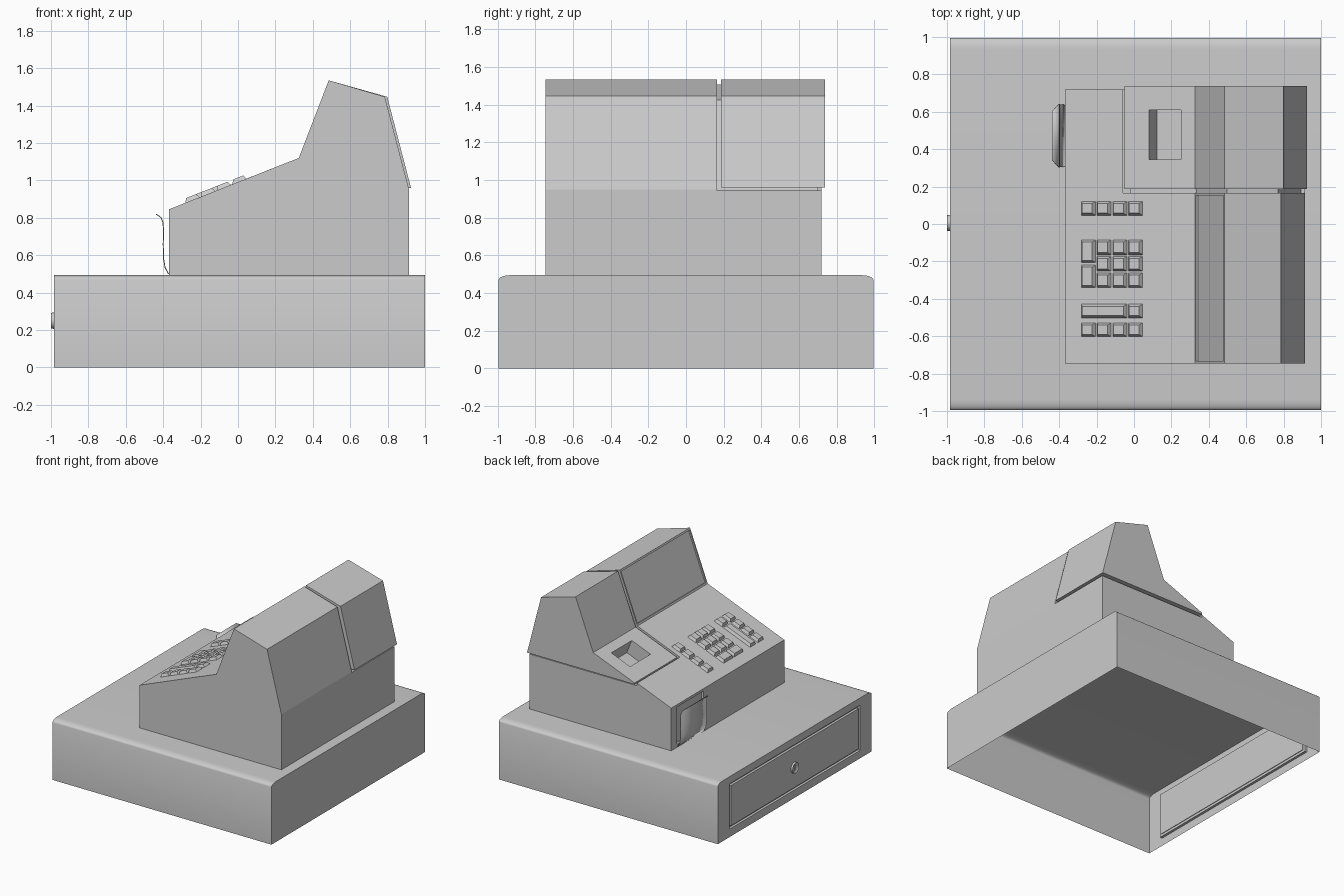
import bpy, bmesh, math
from mathutils import Matrix, Vector

if "Cube" in bpy.data.objects:
    bpy.data.objects.remove(bpy.data.objects["Cube"])


def finish(name, bm, smooth=False):
    bmesh.ops.recalc_face_normals(bm, faces=bm.faces)
    me = bpy.data.meshes.new(name)
    bm.to_mesh(me)
    bm.free()
    ob = bpy.data.objects.new(name, me)
    bpy.context.collection.objects.link(ob)
    if smooth:
        activate(ob)
        bpy.ops.object.shade_smooth_by_angle(angle=math.radians(35))
    return ob


def activate(ob):
    bpy.ops.object.select_all(action='DESELECT')
    ob.select_set(True)
    bpy.context.view_layer.objects.active = ob


def prism(name, pts, lo, hi, axis='y'):
    """Extrude an (x,z) profile along y, or a (y,z) profile along x."""
    bm = bmesh.new()
    at = (lambda p, t: (p[0], t, p[1])) if axis == 'y' else (lambda p, t: (t, p[0], p[1]))
    face = bm.faces.new([bm.verts.new(at(p, lo)) for p in pts])
    ext = bmesh.ops.extrude_face_region(bm, geom=[face])['geom']
    shift = Vector(at((0, 0), hi - lo))
    bmesh.ops.translate(bm, vec=shift, verts=[v for v in ext if isinstance(v, bmesh.types.BMVert)])
    return finish(name, bm)


def box(name, x, y, z):
    return prism(name, [(x[0], z[0]), (x[1], z[0]), (x[1], z[1]), (x[0], z[1])], *y)


def cut(ob, cutters):
    activate(ob)
    for c in cutters:
        m = ob.modifiers.new("cut", 'BOOLEAN')
        m.operation, m.solver, m.object = 'DIFFERENCE', 'EXACT', c
        bpy.ops.object.modifier_apply(modifier=m.name)


# Drawer base: open-bottomed shell with rounded long top edges
R, H = 0.06, 0.025
arc = [(0.995 - R + R * math.cos(a), 0.495 - H + H * math.sin(a))
       for a in [math.radians(18 * i) for i in range(6)]]
profile = [(0.995, 0)] + arc + [(-y, z) for y, z in reversed(arc)] + [(-0.995, 0)]
base = prism("drawer_base", profile, -0.985, 1.0, axis='x')
drawer_cut = box("drawer_cutter", (-1.1, -0.965), (-0.845, 0.845), (0.065, 0.435))
cut(base, [drawer_cut])
bm = bmesh.new()
bm.from_mesh(base.data)
bmesh.ops.delete(bm, geom=[f for f in bm.faces if f.calc_center_median().z < 0.001], context='FACES')
bm.to_mesh(base.data)
bm.free()
activate(base)
bpy.ops.object.shade_smooth_by_angle(angle=math.radians(35))
box("drawer_front", (-0.985, -0.96), (-0.825, 0.825), (0.085, 0.415))

# Drawer lock: ring with recessed centre and a key slot
bm = bmesh.new()
rot = Matrix.Translation((-0.985, 0.005, 0.25)) @ Matrix.Rotation(-math.pi / 2, 4, 'Y')
bmesh.ops.create_cone(bm, cap_ends=True, segments=24, radius1=0.045, radius2=0.042, depth=0.03, matrix=rot)
cap = min((f for f in bm.faces if len(f.verts) > 4), key=lambda f: f.calc_center_median().x)
bmesh.ops.inset_region(bm, faces=[cap], thickness=0.012)
bmesh.ops.translate(bm, vec=(0.008, 0, 0), verts=cap.verts)
finish("drawer_lock", bm, True)
box("key_slot", (-0.996, -0.985), (0, 0.01), (0.23, 0.27))

# Main housing and the cutters that shape it
A, B = Vector((-0.37, 0.845)), Vector((0.325, 1.12))
C = Vector((0.485, 1.535))
body = prism("housing", [(-0.37, 0.495), A, B, C, (0.785, 1.447), (0.915, 0.95), (0.915, 0.495)],
             -0.745, 0.72)
notch = box("notch_cutter", (-0.06, 1.3), (0.165, 1.0), (0.945, 2.0))
u = (C - B).normalized()
n = Vector((-u.y, u.x)) * 0.012
p, q = B + u * 0.015, C - u * 0.015
window = prism("window_cutter", [p - n, q - n, q + n * 3, p + n * 3], -0.733, 0.153)
slot = box("slot_cutter", (-0.5, -0.35), (0.30, 0.645), (0.52, 0.825))
tilt = math.atan2(B.y - A.y, B.x - A.x)


def on_slope(x, y):
    """Frame lying on the sloping keyboard deck at plan position x, y."""
    z = A.y + math.tan(tilt) * (x - A.x)
    return Matrix.Translation((x, y, z)) @ Matrix.Rotation(-tilt, 4, 'Y')


bm = bmesh.new()
bmesh.ops.create_cube(bm, size=1, matrix=on_slope(0.165, 0.4775) @ Matrix.Diagonal((0.183, 0.265, 0.24, 1)))
pocket = finish("pocket_cutter", bm)
cut(body, [notch, window, slot, pocket])

# Printer cover with a shadow-gap core behind its seams
cover = prism("printer_cover", [(-0.05, 0.96), (-0.05, 0.972), B, C, (0.798, 1.447), (0.925, 0.96)],
              0.187, 0.737)
core = prism("seam_core", [(-0.02, 0.9), (-0.02, 0.963), (0.335, 1.104), (0.497, 1.508),
                           (0.77, 1.425), (0.893, 0.95), (0.893, 0.9)], 0.1, 0.7)
cut(cover, [pocket])
cut(core, [pocket])
for c in (drawer_cut, notch, window, slot, pocket):
    bpy.data.objects.remove(c)

# Keys: tapered caps in plan rectangles (x0, x1, y0, y1)
X0, P = -0.285, 0.0838
cols = [(X0 + P * i, X0 + P * (i + 1)) for i in range(4)]
keys = [(*c, 0.042, 0.125) for c in cols] + [(*c, -0.607, -0.524) for c in cols]
keys += [(*c, y, y + 0.088) for c in cols[1:] for y in (-0.345, -0.257, -0.169)]
keys += [(*cols[0], -0.345, -0.215), (*cols[0], -0.211, -0.081)]
keys += [(cols[0][0], cols[2][1], -0.506, -0.424), (*cols[3], -0.506, -0.424)]
bm = bmesh.new()
for x0, x1, y0, y1 in keys:
    lx, ly = (x1 - x0) / math.cos(tilt) - 0.004, y1 - y0 - 0.004
    made = bmesh.ops.create_cube(bm, size=1)['verts']
    for v in made:
        top = v.co.z > 0
        inset = 0.028 if top else 0
        v.co = Vector((v.co.x * (lx - inset), v.co.y * (ly - inset), 0.022 if top else -0.005))
    bmesh.ops.transform(bm, matrix=on_slope((x0 + x1) / 2, (y0 + y1) / 2), verts=made)
finish("keys", bm)

# Curled paper slip hanging in front of the slot: (x, z, half width)
path = [(-0.372, 0.5, 0.165), (-0.39, 0.535, 0.167), (-0.398, 0.58, 0.168), (-0.40, 0.66, 0.17),
        (-0.398, 0.73, 0.17), (-0.401, 0.775, 0.168), (-0.412, 0.802, 0.158), (-0.438, 0.82, 0.13)]
bm = bmesh.new()
rows = [[bm.verts.new((x, 0.472 + s * w, z)) for s in (-1, 1)] for x, z, w in path]
for a, b in zip(rows, rows[1:]):
    bm.faces.new((a[0], a[1], b[1], b[0]))
slip = finish("paper_slip", bm, True)
thick = slip.modifiers.new("thickness", 'SOLIDIFY')
thick.thickness = 0.005
thick.offset = 0
